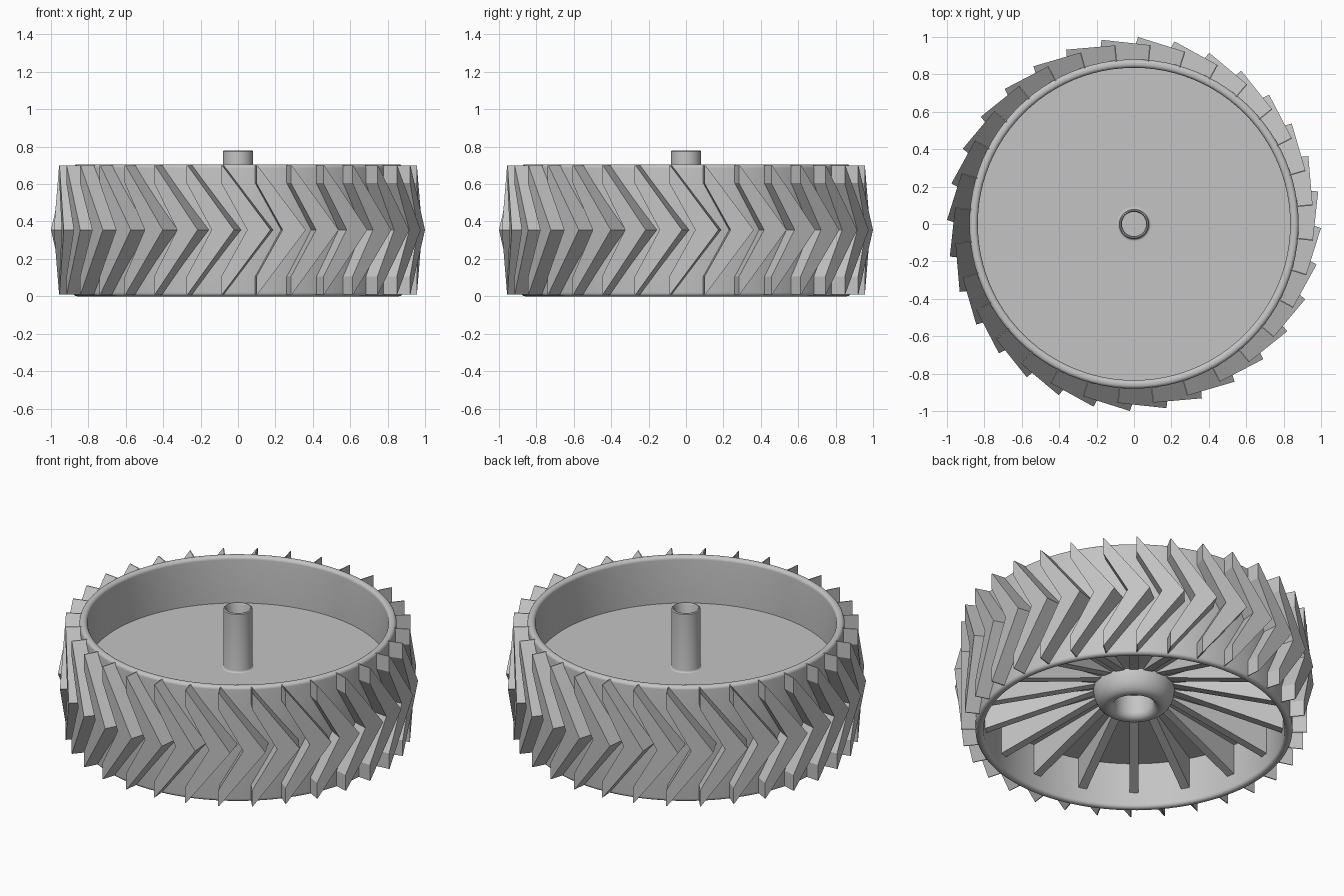
import bpy, bmesh
from math import sin, cos, pi, radians, sqrt

cube = bpy.data.objects.get("Cube")
if cube:
    bpy.data.objects.remove(cube, do_unlink=True)

grey = bpy.data.materials.new("light grey plastic")
grey.use_nodes = True
grey.diffuse_color = (0.55, 0.55, 0.55, 1)
grey.node_tree.nodes["Principled BSDF"].inputs["Base Color"].default_value = (0.55, 0.55, 0.55, 1)


def finish(name, bm, smooth=False):
    """Turn a bmesh into a grey object."""
    bmesh.ops.recalc_face_normals(bm, faces=bm.faces[:])
    mesh = bpy.data.meshes.new(name)
    bm.to_mesh(mesh)
    bm.free()
    mesh.materials.append(grey)
    obj = bpy.data.objects.new(name, mesh)
    bpy.context.collection.objects.link(obj)
    if smooth:
        bpy.ops.object.select_all(action='DESELECT')
        obj.select_set(True)
        bpy.context.view_layer.objects.active = obj
        bpy.ops.object.shade_smooth_by_angle(angle=radians(35))
    return obj


def arc(r, z, width, height, start, end, steps=6):
    """Points of a rounded (elliptical) corner in the profile plane."""
    angles = [radians(start + (end - start) * i / steps) for i in range(steps + 1)]
    return [(r + width * cos(a), z + height * sin(a)) for a in angles]


def lathe(name, profile, segments=96):
    """Revolve a profile of (radius, height) points around z."""
    bm = bmesh.new()
    verts = [bm.verts.new((r, 0, z)) for r, z in profile]
    edges = [bm.edges.new(pair) for pair in zip(verts, verts[1:])]
    bmesh.ops.spin(bm, geom=verts + edges, cent=(0, 0, 0), axis=(0, 0, 1),
                   angle=2 * pi, steps=segments, use_duplicate=False)
    bmesh.ops.remove_doubles(bm, verts=bm.verts[:], dist=0.0002)
    return finish(name, bm, smooth=True)


# Wheel body: hollow post, floor, rounded rim and domed hub underneath
profile = [(0, 0.44), (0.065, 0.44), (0.065, 0.77)]
profile += [(0.07, 0.78), (0.075, 0.78), (0.08, 0.775)]
profile += arc(0.09, 0.43, 0.01, 0.01, 180, 270, 3)
profile += [(0.095, 0.42), (0.835, 0.42)]
profile += arc(0.855, 0.685, 0.02, 0.02, 180, 90)
profile += arc(0.86, 0.685, 0.02, 0.02, 90, 0)
profile += arc(0.86, 0.02, 0.02, 0.02, 0, -90)
profile += arc(0.855, 0.02, 0.02, 0.02, -90, -180)
profile += [(0.835, 0.28)]
profile += arc(0.15, 0.28, 0.076, 0.122, 0, -90, 10)
profile += arc(0.15, 0.198, 0.04, 0.04, -90, -180)
profile += [(0.11, 0.3), (0, 0.3)]
lathe("wheel_body", profile)

# Tread: each lug is a flat chevron plate standing off the rim. Its arms taper
# to thin ends, with the trailing edge upright near each end.
LUGS = 32
OUTER, ROOT = 0.96, 0.86
# height, trailing edge, leading edge
half_lug = [(0.01, 0.015, 0.02), (0.105, 0.015, 0.092), (0.355, 0.155, 0.28)]
lug = half_lug + [(0.71 - z, trail, lead) for z, trail, lead in half_lug[-2::-1]]

bm = bmesh.new()
for k in range(LUGS):
    phi = radians(5) + 2 * pi * k / LUGS

    def place(x, depth, z):
        return bm.verts.new((x * cos(phi) + depth * sin(phi),
                             x * sin(phi) - depth * cos(phi), z))

    rings = [[place(trail, sqrt(ROOT ** 2 - trail ** 2), z),
              place(lead, sqrt(ROOT ** 2 - lead ** 2), z),
              place(lead, OUTER, z),
              place(trail, OUTER, z)] for z, trail, lead in lug]
    for low, high in zip(rings, rings[1:]):
        for i in range(4):
            j = (i + 1) % 4
            bm.faces.new((low[i], low[j], high[j], high[i]))
    bm.faces.new(rings[0])
    bm.faces.new(rings[-1])
finish("tread_lugs", bm)

# Ribs under the floor: growing deeper from the hub out to the rim
RIBS = 18
rib_outline = ((0.2, 0.3), (0.85, 0.3), (0.85, 0.09), (0.2, 0.28))
bm = bmesh.new()
for k in range(RIBS):
    a = radians(10) + 2 * pi * k / RIBS
    sides = []
    for t in (-0.025, 0.025):
        sides.append([bm.verts.new((r * cos(a) - t * sin(a), r * sin(a) + t * cos(a), z))
                      for r, z in rib_outline])
    for i in range(4):
        j = (i + 1) % 4
        bm.faces.new((sides[0][i], sides[0][j], sides[1][j], sides[1][i]))
    for side in sides:
        bm.faces.new(side)
finish("floor_ribs", bm)
